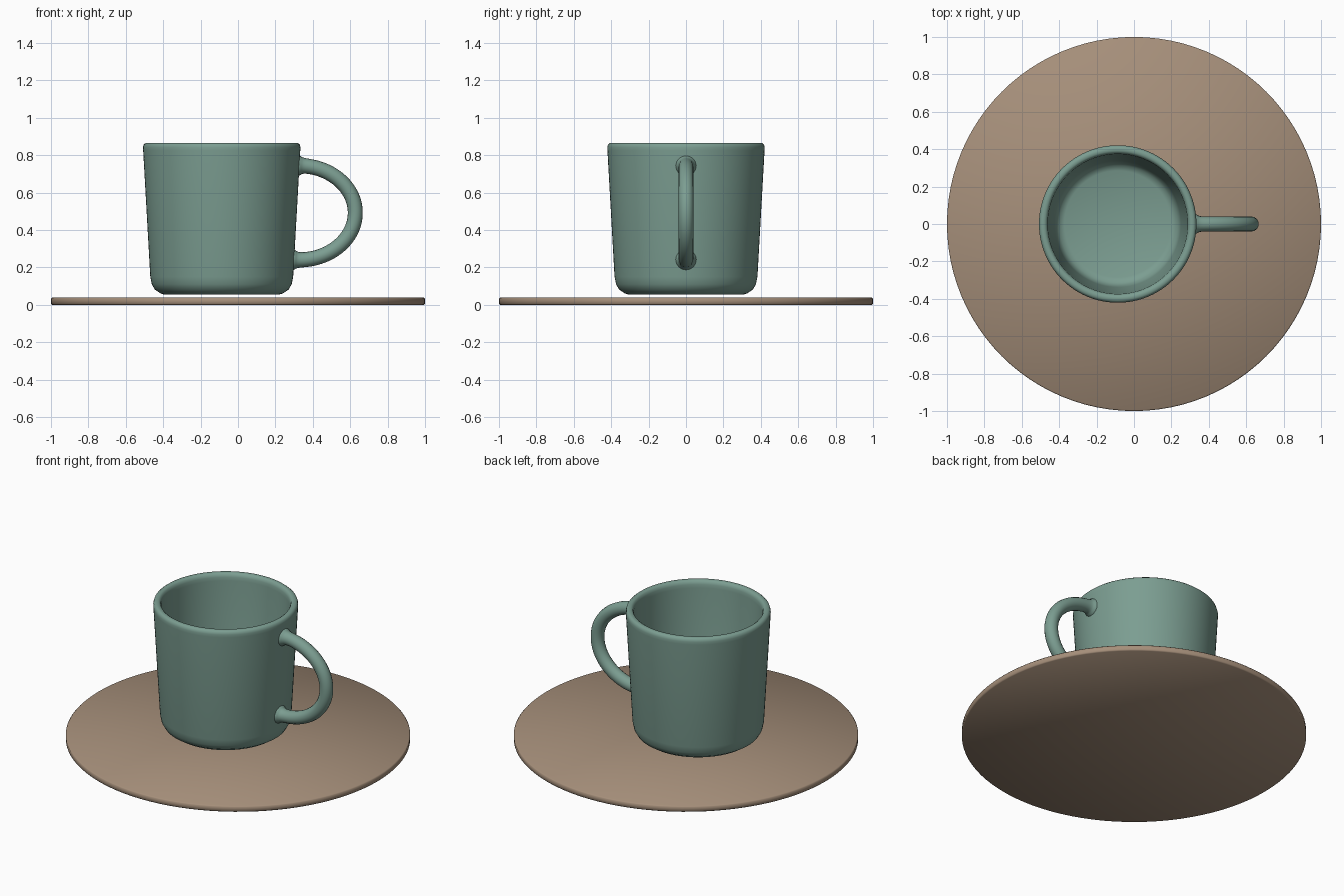
import bpy, bmesh, math
from mathutils import Matrix

cube = bpy.data.objects.get("Cube")
if cube:
    bpy.data.objects.remove(cube, do_unlink=True)


def material(name, rgb):
    mat = bpy.data.materials.new(name)
    mat.use_nodes = True
    colour = (*rgb, 1)
    mat.diffuse_color = colour
    mat.node_tree.nodes["Principled BSDF"].inputs["Base Color"].default_value = colour
    return mat


def shade(obj, angle):
    bpy.ops.object.select_all(action="DESELECT")
    obj.select_set(True)
    bpy.context.view_layer.objects.active = obj
    bpy.ops.object.shade_smooth_by_angle(angle=math.radians(angle))


def lathe(name, profile, x, mat, angle, steps=96):
    """Revolve (radius, height) points about a vertical axis at x."""
    bm = bmesh.new()
    verts = [bm.verts.new((r, 0, z)) for r, z in profile]
    edges = [bm.edges.new(pair) for pair in zip(verts, verts[1:])]
    bmesh.ops.spin(bm, geom=verts + edges, axis=(0, 0, 1), cent=(0, 0, 0),
                   angle=math.tau, steps=steps, use_duplicate=False)
    bmesh.ops.remove_doubles(bm, verts=bm.verts, dist=0.0001)
    bmesh.ops.recalc_face_normals(bm, faces=bm.faces)
    bmesh.ops.transform(bm, matrix=Matrix.Translation((x, 0, 0)), verts=bm.verts)
    mesh = bpy.data.meshes.new(name)
    bm.to_mesh(mesh)
    bm.free()
    mesh.materials.append(mat)
    obj = bpy.data.objects.new(name, mesh)
    bpy.context.collection.objects.link(obj)
    shade(obj, angle)
    return obj


teal = material("teal glaze", (0.2, 0.34, 0.285))
brown = material("warm brown", (0.38, 0.275, 0.195))
CUP_X = -0.087

# Flat round coaster with softened edges
lathe("coaster", [(0, 0), (0.994, 0), (1, 0.006), (1, 0.032), (0.994, 0.038), (0, 0.038)],
      0, brown, 50)

# Tapered cup: underside, outer wall, rounded rim, inner wall, floor
lathe("cup", [(0, 0.055), (0.308, 0.055), (0.325, 0.06), (0.358, 0.082), (0.374, 0.11),
              (0.382, 0.15), (0.42, 0.825), (0.421, 0.843), (0.417, 0.857), (0.407, 0.865),
              (0.39, 0.865), (0.38, 0.858), (0.374, 0.842), (0.373, 0.82),
              (0.338, 0.2), (0.33, 0.16), (0.313, 0.132), (0.285, 0.12), (0, 0.12)],
      CUP_X, teal, 40)

# Looped handle, flaring where it meets the wall
curve = bpy.data.curves.new("handle", "CURVE")
curve.dimensions = "3D"
curve.bevel_depth = 0.04
curve.bevel_resolution = 6
curve.use_fill_caps = True
path = curve.splines.new("POLY")
COUNT = 110
path.points.add(COUNT - 1)
for i, point in enumerate(path.points):
    a = math.radians(94 - 192 * i / (COUNT - 1))
    x, z = 0.325 + 0.302 * math.cos(a), 0.492 + 0.252 * math.sin(a)
    wall = CUP_X + 0.382 + 0.056 * (z - 0.15)
    point.co = (x, 0, z, 1)
    point.radius = 1 + 0.4 * math.exp(-max(x - wall, 0) / 0.013)
curve.materials.append(teal)
handle = bpy.data.objects.new("handle", curve)
bpy.context.collection.objects.link(handle)
bpy.ops.object.select_all(action="DESELECT")
handle.select_set(True)
bpy.context.view_layer.objects.active = handle
bpy.ops.object.convert(target="MESH")
shade(bpy.context.view_layer.objects.active, 50)
